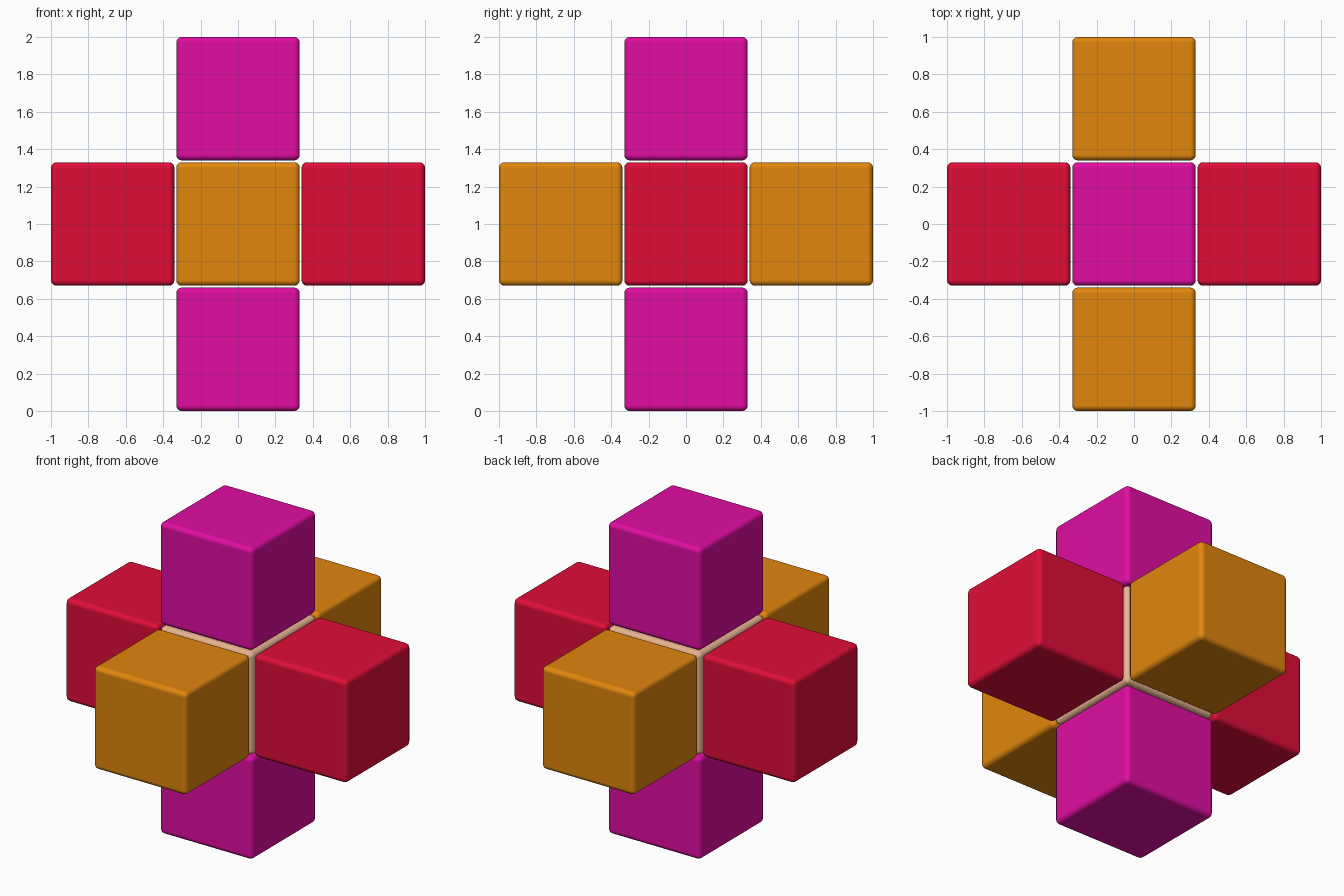
import bpy
from mathutils import Vector

if "Cube" in bpy.data.objects:
    bpy.data.objects.remove(bpy.data.objects["Cube"])

SIZE, STEP, BEVEL = 0.66, 0.67, 0.03
CENTRE = Vector((0, 0, 1))


def material(name, color):
    mat = bpy.data.materials.new(name)
    mat.diffuse_color = (*color, 1)
    mat.use_nodes = True
    mat.node_tree.nodes["Principled BSDF"].inputs["Base Color"].default_value = mat.diffuse_color
    return mat


def rounded_cube(name, offset, mat):
    bpy.ops.mesh.primitive_cube_add(size=SIZE, location=CENTRE + Vector(offset) * STEP)
    ob = bpy.context.object
    ob.name = name
    ob.data.materials.append(mat)
    bevel = ob.modifiers.new("rounded_edges", 'BEVEL')
    bevel.width = BEVEL
    bevel.segments = 4
    bevel.harden_normals = True
    bpy.ops.object.shade_smooth()


# Core cube
rounded_cube("core_cube", (0, 0, 0), material("peach", (0.80, 0.45, 0.28)))

# One pair of cubes per axis, each pair with its own colour
pairs = [
    (("left_cube", "right_cube"), material("red", (0.75, 0.004, 0.04))),
    (("front_cube", "back_cube"), material("orange", (0.75, 0.24, 0.004))),
    (("bottom_cube", "top_cube"), material("magenta", (0.75, 0.004, 0.36))),
]
for axis, (names, mat) in enumerate(pairs):
    for name, sign in zip(names, (-1, 1)):
        offset = [0, 0, 0]
        offset[axis] = sign
        rounded_cube(name, offset, mat)
